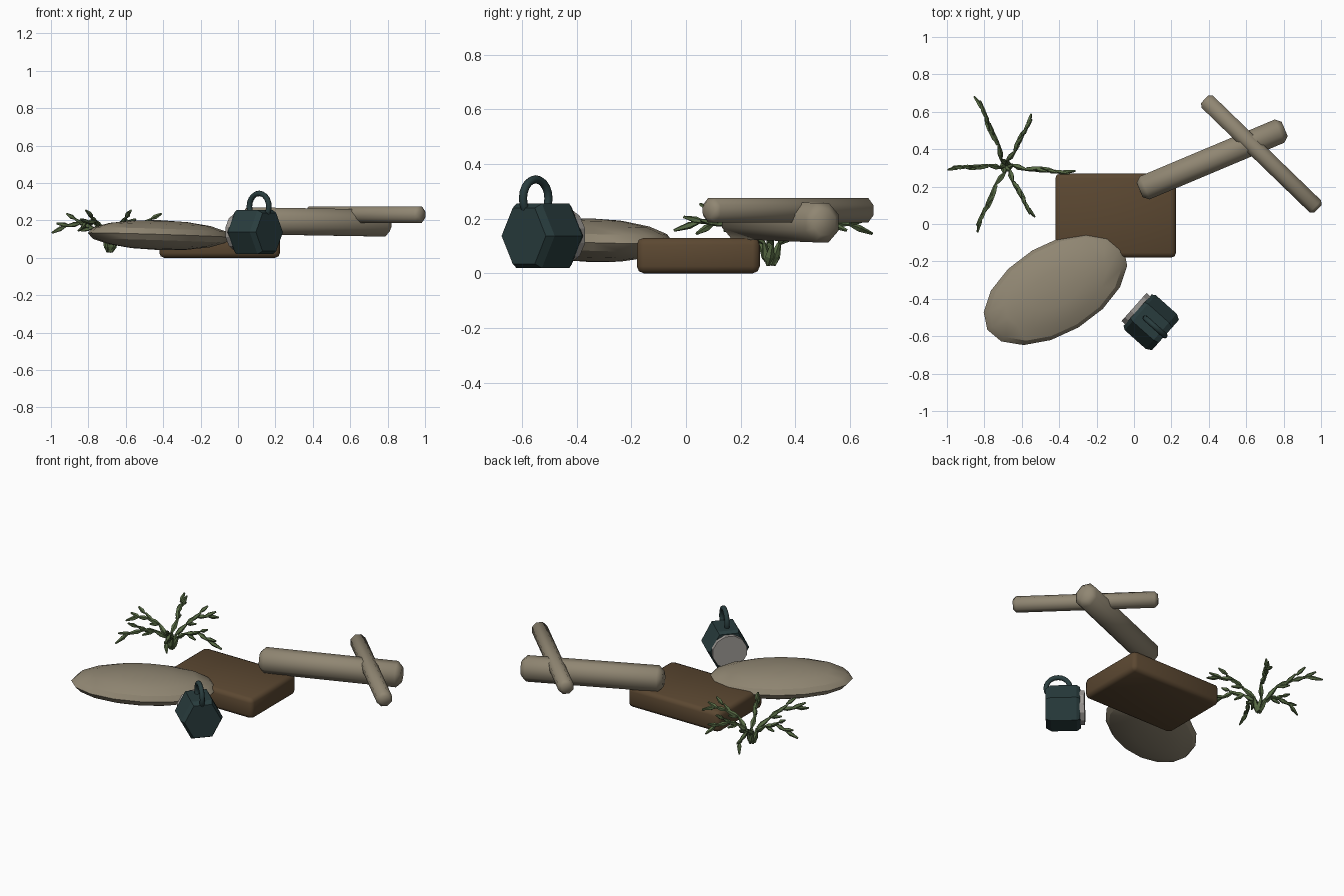
import bpy, bmesh, math
from mathutils import Vector, Matrix

cube = bpy.data.objects.get("Cube")
if cube:
    bpy.data.objects.remove(cube, do_unlink=True)


def material(name, rgb):
    m = bpy.data.materials.new(name)
    m.use_nodes = True
    m.diffuse_color = (*rgb, 1)
    bsdf = next(n for n in m.node_tree.nodes if n.type == 'BSDF_PRINCIPLED')
    bsdf.inputs["Base Color"].default_value = (*rgb, 1)
    bsdf.inputs["Roughness"].default_value = 0.9
    return m


BROWN = material("dark_wood", (0.105, 0.064, 0.031))
STONE = material("pale_wood", (0.28, 0.24, 0.17))
TEAL = material("dark_teal", (0.022, 0.046, 0.048))
GREY = material("light_grey", (0.34, 0.32, 0.30))
GREEN = material("plant_green", (0.095, 0.145, 0.058))


def finish(bm, name, mat, angle=None):
    bmesh.ops.recalc_face_normals(bm, faces=bm.faces)
    mesh = bpy.data.meshes.new(name)
    bm.to_mesh(mesh)
    bm.free()
    mesh.materials.append(mat)
    ob = bpy.data.objects.new(name, mesh)
    bpy.context.collection.objects.link(ob)
    if angle:
        bpy.ops.object.select_all(action='DESELECT')
        ob.select_set(True)
        bpy.context.view_layer.objects.active = ob
        bpy.ops.object.shade_smooth_by_angle(angle=math.radians(angle))
    return ob


def sweep(bm, path, sides, phase=0.0, wide=1.0):
    """Skin rings of (point, direction, radius) into a closed tube."""
    rings = []
    for p, d, r in path:
        side = d.cross(Vector((0, 0, 1))).normalized()
        up = side.cross(d).normalized()
        ring = []
        for i in range(sides):
            a = 2 * math.pi * (i + phase) / sides
            ring.append(bm.verts.new(p + r * (side * wide * math.cos(a) + up * math.sin(a))))
        rings.append(ring)
    for a, b in zip(rings, rings[1:]):
        for i in range(sides):
            j = (i + 1) % sides
            bm.faces.new((a[i], a[j], b[j], b[i]))
    bm.faces.new(rings[0])
    bm.faces.new(rings[-1])


def prism(name, mat, start, end, profile, sides, phase=0.0, wide=1.0, angle=None):
    """Straight tube; profile is (distance along axis, radius)."""
    a, b = Vector(start), Vector(end)
    d = (b - a).normalized()
    bm = bmesh.new()
    sweep(bm, [(a + d * s, d, r) for s, r in profile], sides, phase, wide)
    return finish(bm, name, mat, angle)


# Chamfered slab
bm = bmesh.new()
bmesh.ops.create_cube(bm, size=1, matrix=Matrix.Translation((-0.098, 0.045, 0.065))
                      @ Matrix.Diagonal((0.645, 0.45, 0.13, 1)))
bmesh.ops.bevel(bm, geom=bm.edges[:], offset=0.026, segments=2, affect='EDGES', profile=0.5)
finish(bm, "base_slab", BROWN, 50)

# Flattened boulder
bm = bmesh.new()
bmesh.ops.create_uvsphere(bm, u_segments=16, v_segments=8, radius=1,
                          matrix=Matrix.Translation((-0.42, -0.347, 0.121))
                          @ Matrix.Rotation(math.radians(31), 4, 'Z')
                          @ Matrix.Rotation(0.03, 4, 'Y')
                          @ Matrix.Diagonal((0.425, 0.24, 0.08, 1)))
finish(bm, "flat_boulder", STONE, 30)


# Two crossed logs with chamfered ends
def log(name, start, end, r, wide):
    length = (Vector(end) - Vector(start)).length
    c = r * 0.38
    prism(name, STONE, start, end,
          [(0, r - c), (c, r), (length - c, r), (length, r - c)], 8, 0.5, wide, 50)


log("long_log", (0.03, 0.182, 0.198), (0.805, 0.508, 0.185), 0.078, 0.93)
log("cross_log", (0.378, 0.667, 0.231), (0.983, 0.081, 0.231), 0.048, 1.0)

# Mug lying on its side, mouth towards the back
mouth, base = Vector((0, -0.444, 0.137)), Vector((0.168, -0.594, 0.137))
prism("mug_body", TEAL, mouth, base,
      [(0.025, 0.122), (0.045, 0.136), (0.195, 0.136), (0.225, 0.118)], 6, 0, 0.92)
prism("mug_mouth", GREY, mouth, base, [(0, 0.104), (0.04, 0.104)], 12, 0.5)

# Mug handle
axis = (base - mouth).normalized()
bpy.ops.mesh.primitive_torus_add(major_segments=20, minor_segments=8,
                                 major_radius=0.07, minor_radius=0.015,
                                 location=(0.113, -0.55, 0.274),
                                 rotation=(math.pi / 2, 0, math.atan2(axis.y, axis.x)))
handle = bpy.context.object
handle.name = "mug_handle"
handle.data.materials.append(TEAL)
bpy.ops.object.shade_smooth_by_angle(angle=math.radians(50))


# Arching plant made of spindle-shaped joints
def spindle(bm, a, b, r):
    d = b - a
    n = d.normalized()
    sweep(bm, [(a, n, r * 0.45), (a + d * 0.4, n, r), (b, n, r * 0.4)], 5)


center = Vector((-0.685, 0.31, 0))
tips = [(-0.995, 0.297), (-0.845, 0.685), (-0.543, 0.585),
        (-0.315, 0.275), (-0.537, 0.035), (-0.845, -0.04)]
stem = [(0.02, 0.03), (0.1, 0.11), (0.3, 0.165), (0.52, 0.19), (0.76, 0.178), (1, 0.145)]
twigs = [((0.42, 0.175), (0.6, 0.215)), ((0.6, 0.215), (0.75, 0.245)),
         ((0.7, 0.18), (0.92, 0.195)), ((0.3, 0.165), (0.5, 0.15))]
bm = bmesh.new()
for k, (x, y) in enumerate(tips):
    reach = Vector((x, y, 0)) - center
    lift = 0.012 * (k % 3 - 1)
    side = reach.cross(Vector((0, 0, 1))) * 0.025

    def at(p, sway=0):
        return center + reach * p[0] + Vector((0, 0, p[1] + lift * p[0])) + side * sway

    for i in range(len(stem) - 1):
        spindle(bm, at(stem[i], (-1) ** i), at(stem[i + 1], (-1) ** (i + 1)), 0.0175 - 0.001 * i)
    for a, b in twigs:
        spindle(bm, at(a), at(b, 1), 0.013)
finish(bm, "arching_plant", GREEN)
